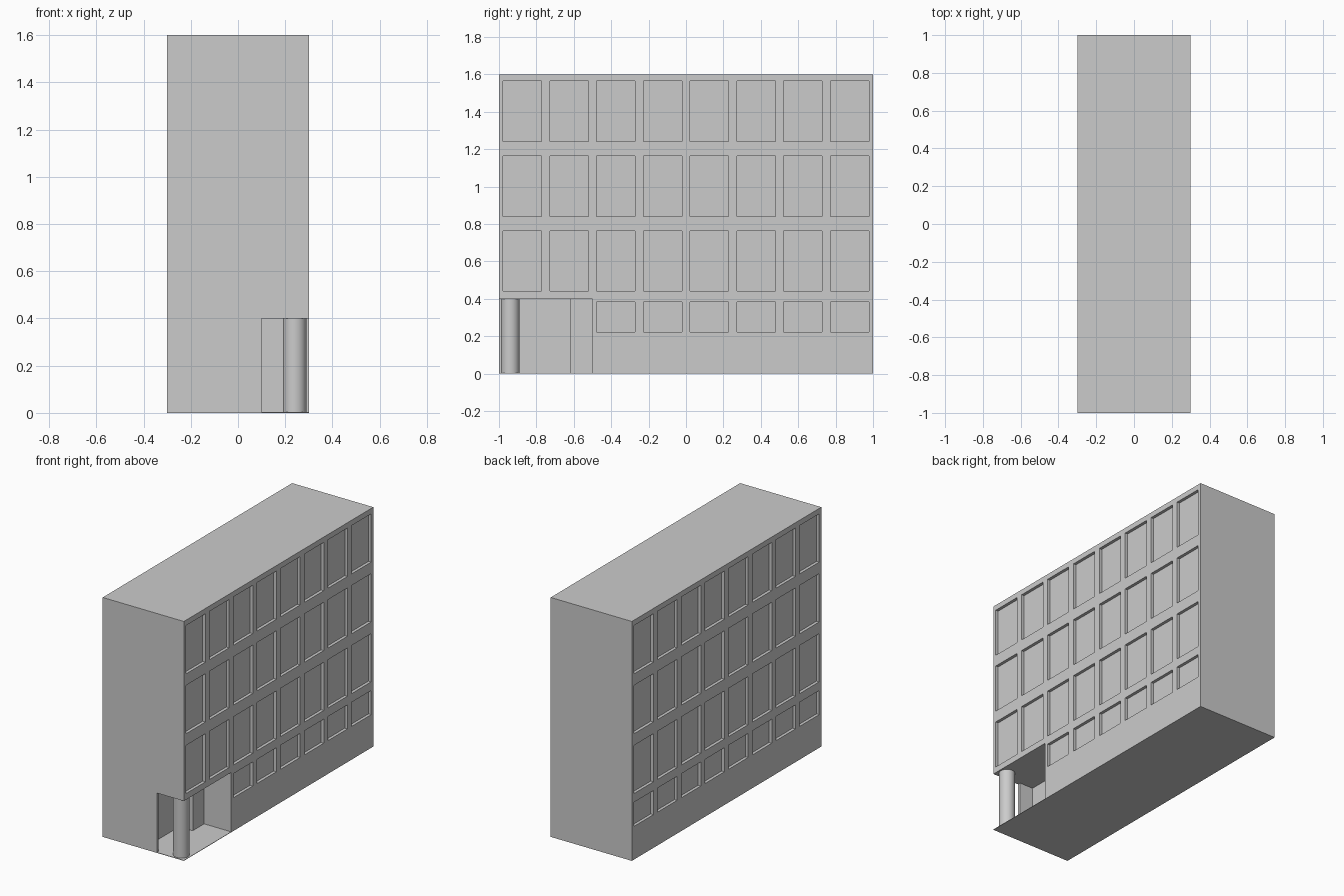
import bpy, bmesh, math
from mathutils import Matrix, Vector

if "Cube" in bpy.data.objects:
    bpy.data.objects.remove(bpy.data.objects["Cube"])

W, L, H = 0.6, 2.0, 1.6
FLOOR, LOBBY_TOP = 0.003, 0.4
DEPTH = 0.02            # window recess
WIN_W, PITCH = 0.205, 0.25


def add_box(bm, lo, hi):
    lo, hi = Vector(lo), Vector(hi)
    mat = Matrix.Translation((lo + hi) / 2) @ Matrix.Diagonal((*(hi - lo), 1))
    bmesh.ops.create_cube(bm, size=1, matrix=mat)


def make_object(name, bm):
    bmesh.ops.recalc_face_normals(bm, faces=bm.faces)
    mesh = bpy.data.meshes.new(name)
    bm.to_mesh(mesh)
    bm.free()
    ob = bpy.data.objects.new(name, mesh)
    bpy.context.collection.objects.link(ob)
    return ob


def cut(target, cutter):
    mod = target.modifiers.new("cut", 'BOOLEAN')
    mod.operation, mod.solver, mod.object = 'DIFFERENCE', 'EXACT', cutter
    bpy.context.view_layer.objects.active = target
    bpy.ops.object.modifier_apply(modifier=mod.name)
    bpy.data.objects.remove(cutter)


# Main block
bm = bmesh.new()
add_box(bm, (-W/2, -L/2, 0), (W/2, L/2, H))
building = make_object("building", bm)

# Window recesses on both long sides; the lobby replaces two low windows
bm = bmesh.new()
rows = [(0.222, 0.383), (0.441, 0.763), (0.841, 1.164), (1.241, 1.564)]
for side in (-1, 1):
    xs = sorted((side * (W/2 - DEPTH), side * (W/2 + 0.05)))
    for r, (z0, z1) in enumerate(rows):
        for i in range(8):
            if side == 1 and r == 0 and i < 2:
                continue
            y = -0.875 + i * PITCH
            add_box(bm, (xs[0], y - WIN_W/2, z0), (xs[1], y + WIN_W/2, z1))
cut(building, make_object("window_cutter", bm))

# Corner lobby, hollowed out behind a thin front wall
plan = [(0.35, -1.05), (0.35, -0.5), (0.1, -0.5), (0.1, -0.62),
        (0.0, -0.62), (0.0, -0.98), (0.1, -0.98), (0.1, -1.05)]
bm = bmesh.new()
face = bm.faces.new([bm.verts.new((x, y, FLOOR)) for x, y in plan])
ext = bmesh.ops.extrude_face_region(bm, geom=[face])
top = [v for v in ext["geom"] if isinstance(v, bmesh.types.BMVert)]
bmesh.ops.translate(bm, verts=top, vec=(0, 0, LOBBY_TOP - FLOOR))
if face.is_valid and not any(len(e.link_faces) != 2 for e in bm.edges):
    pass
else:
    bmesh.ops.holes_fill(bm, edges=bm.edges)
cut(building, make_object("lobby_cutter", bm))

# Corner column
bpy.ops.mesh.primitive_cylinder_add(vertices=32, radius=0.05, depth=LOBBY_TOP - FLOOR,
                                    location=(0.24, -0.94, (LOBBY_TOP + FLOOR) / 2))
column = bpy.context.object
column.name = "corner_column"
bpy.ops.object.shade_smooth_by_angle(angle=math.radians(30))
